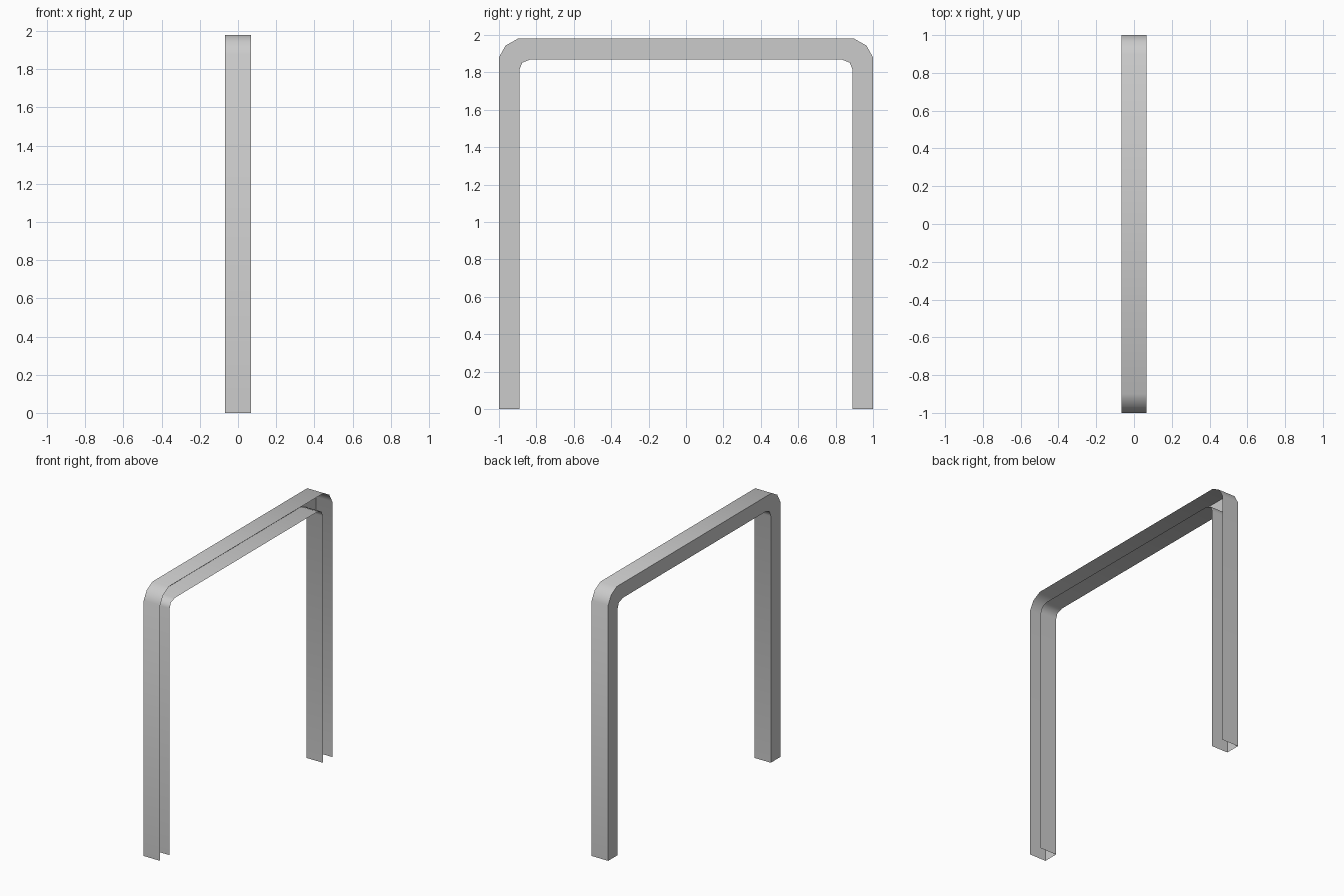
import bpy
import bmesh
from math import radians

cube = bpy.data.objects.get("Cube")
if cube:
    bpy.data.objects.remove(cube, do_unlink=True)

HALF_WIDTH = 0.067

# Plain grey metal
grey = bpy.data.materials.new("plain_grey")
grey.use_nodes = True
colour = (0.6, 0.6, 0.6, 1)
grey.diffuse_color = colour
grey.node_tree.nodes["Principled BSDF"].inputs["Base Color"].default_value = colour


def arch(half):
    """Mirror the front half of a (y, z) path to make the whole arch."""
    return half + [(-y, z) for y, z in reversed(half)]


# Outer and inner outlines of the bent channel
outer = arch([(-1, 0), (-1, 1.88), (-0.965, 1.943), (-0.9, 1.98)])
inner = arch([(-0.89, 0), (-0.89, 1.815), (-0.876, 1.852), (-0.83, 1.87)])

bm = bmesh.new()


def row(path, x):
    return [bm.verts.new((x, y, z)) for y, z in path]


outer_web, outer_lip = row(outer, -HALF_WIDTH), row(outer, HALF_WIDTH)
inner_web, inner_lip = row(inner, -HALF_WIDTH), row(inner, HALF_WIDTH)


def strip(a, b):
    for i in range(len(a) - 1):
        bm.faces.new((a[i], b[i], b[i + 1], a[i + 1]))


strip(outer_web, outer_lip)   # outer flange
strip(inner_lip, inner_web)   # inner flange
strip(inner_web, outer_web)   # web; the +x side and both feet stay open

mesh = bpy.data.meshes.new("channel_frame")
bm.to_mesh(mesh)
bm.free()
mesh.materials.append(grey)
frame = bpy.data.objects.new("channel_frame", mesh)
bpy.context.collection.objects.link(frame)

# Smooth bends, crisp flange edges
bpy.ops.object.select_all(action="DESELECT")
frame.select_set(True)
bpy.context.view_layer.objects.active = frame
bpy.ops.object.shade_smooth_by_angle(angle=radians(50))
